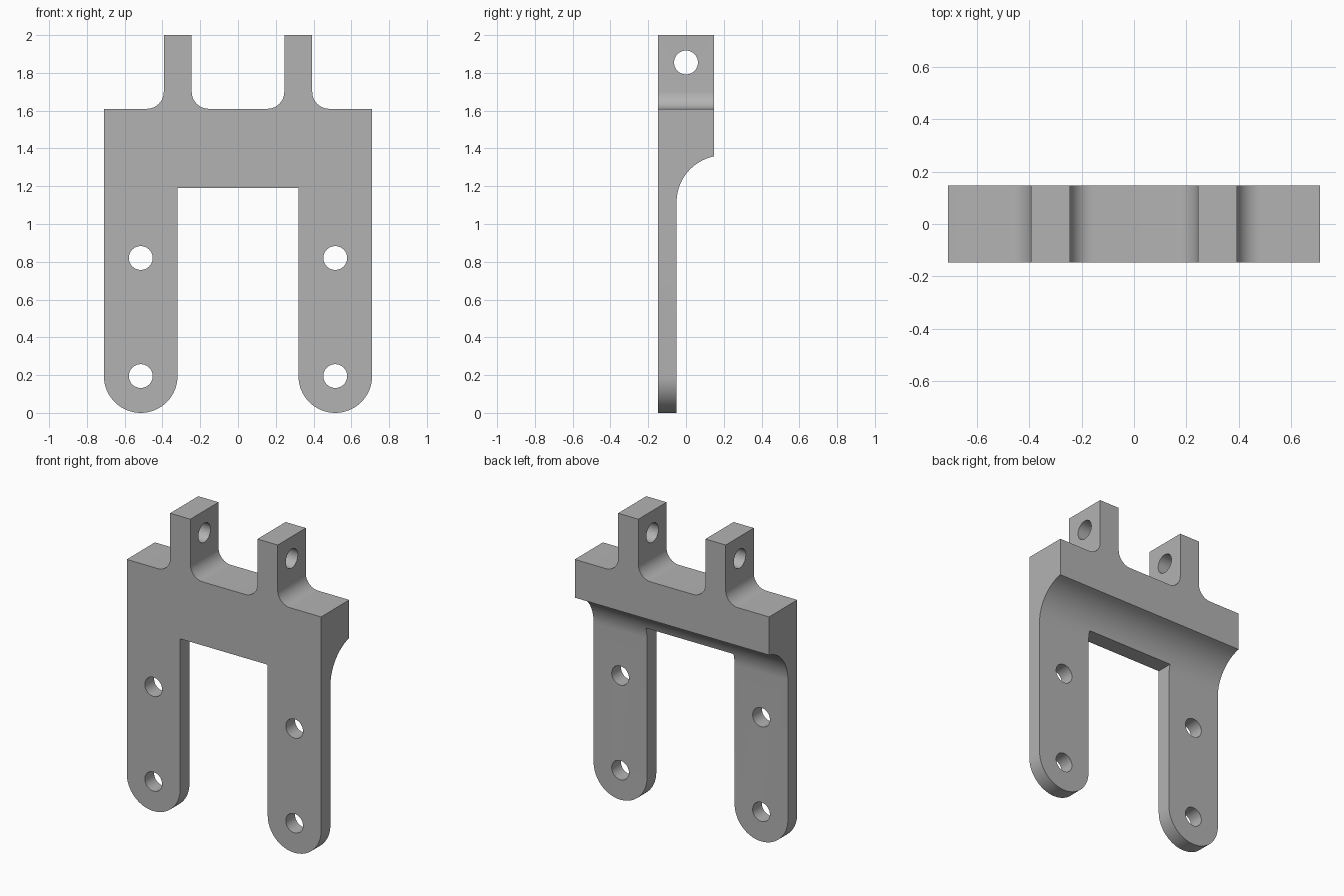
import bpy
import bmesh
import math
from mathutils import Matrix, Vector

cube = bpy.data.objects.get("Cube")
if cube:
    bpy.data.objects.remove(cube, do_unlink=True)

HALF_DEPTH = 0.147
LEG_X, LEG_R = 0.515, 0.195
HOLE_R = 0.063

grey = bpy.data.materials.new("plain grey")
grey.use_nodes = True
grey.diffuse_color = (0.45, 0.45, 0.45, 1)
grey.node_tree.nodes["Principled BSDF"].inputs["Base Color"].default_value = (0.45, 0.45, 0.45, 1)


def arc(cx, cy, r, start, end, steps=16):
    angles = [math.radians(start + (end - start) * i / steps) for i in range(steps + 1)]
    return [(cx + r * math.cos(a), cy + r * math.sin(a)) for a in angles]


def add_object(name, bm):
    bmesh.ops.recalc_face_normals(bm, faces=bm.faces)
    mesh = bpy.data.meshes.new(name)
    bm.to_mesh(mesh)
    bm.free()
    mesh.materials.append(grey)
    obj = bpy.data.objects.new(name, mesh)
    bpy.context.collection.objects.link(obj)
    return obj


def prism(name, points, sweep):
    """Fill a closed outline and sweep it along a vector."""
    bm = bmesh.new()
    face = bm.faces.new([bm.verts.new(p) for p in points])
    extruded = bmesh.ops.extrude_face_region(bm, geom=[face])["geom"]
    verts = [v for v in extruded if isinstance(v, bmesh.types.BMVert)]
    bmesh.ops.translate(bm, verts=verts, vec=Vector(sweep))
    return add_object(name, bm)


def drill(name, location, axis):
    bm = bmesh.new()
    turn = Matrix.Rotation(math.pi / 2, 4, axis)
    bmesh.ops.create_cone(bm, cap_ends=True, segments=48, radius1=HOLE_R, radius2=HOLE_R,
                          depth=0.6, matrix=Matrix.Translation(location) @ turn)
    return add_object(name, bm)


# Front outline: lug with root fillets, shoulder and round-ended leg, then mirrored
half = arc(0.155, 1.70, 0.09, 270, 360)
half += [(0.245, 2.0), (0.393, 2.0)]
half += arc(0.483, 1.70, 0.09, 180, 270)
half += [(0.71, 1.61)]
half += arc(LEG_X, LEG_R, LEG_R, 0, -180, 32)
half += [(0.32, 1.19)]
outline = half + [(-x, z) for x, z in reversed(half)]
bracket = prism("bracket_body", [(x, -HALF_DEPTH, z) for x, z in outline],
                (0, 2 * HALF_DEPTH, 0))

# Relief behind the legs, with a concave sweep up to the thick head
relief = arc(0.198, 1.115, 0.248, 180, 90, 24) + [(0.4, 1.363), (0.4, -0.1), (-0.05, -0.1)]
cutters = [prism("back_relief_cutter", [(-1, y, z) for y, z in relief], (2, 0, 0))]

# Bolt holes through the legs and pin holes through the lugs
for side, s in (("left", 1), ("right", -1)):
    for level, z in (("lower", LEG_R), ("upper", 0.82)):
        cutters.append(drill(f"{side}_{level}_hole_cutter", (s * LEG_X, 0, z), 'X'))
    cutters.append(drill(f"{side}_lug_hole_cutter", (s * 0.32, 0, 1.855), 'Y'))

bpy.ops.object.select_all(action='DESELECT')
bracket.select_set(True)
bpy.context.view_layer.objects.active = bracket
for cutter in cutters:
    cut = bracket.modifiers.new(cutter.name, 'BOOLEAN')
    cut.operation = 'DIFFERENCE'
    cut.solver = 'EXACT'
    cut.object = cutter
    bpy.ops.object.modifier_apply(modifier=cut.name)
    bpy.data.objects.remove(cutter, do_unlink=True)

bpy.ops.object.shade_smooth_by_angle(angle=math.radians(30))
